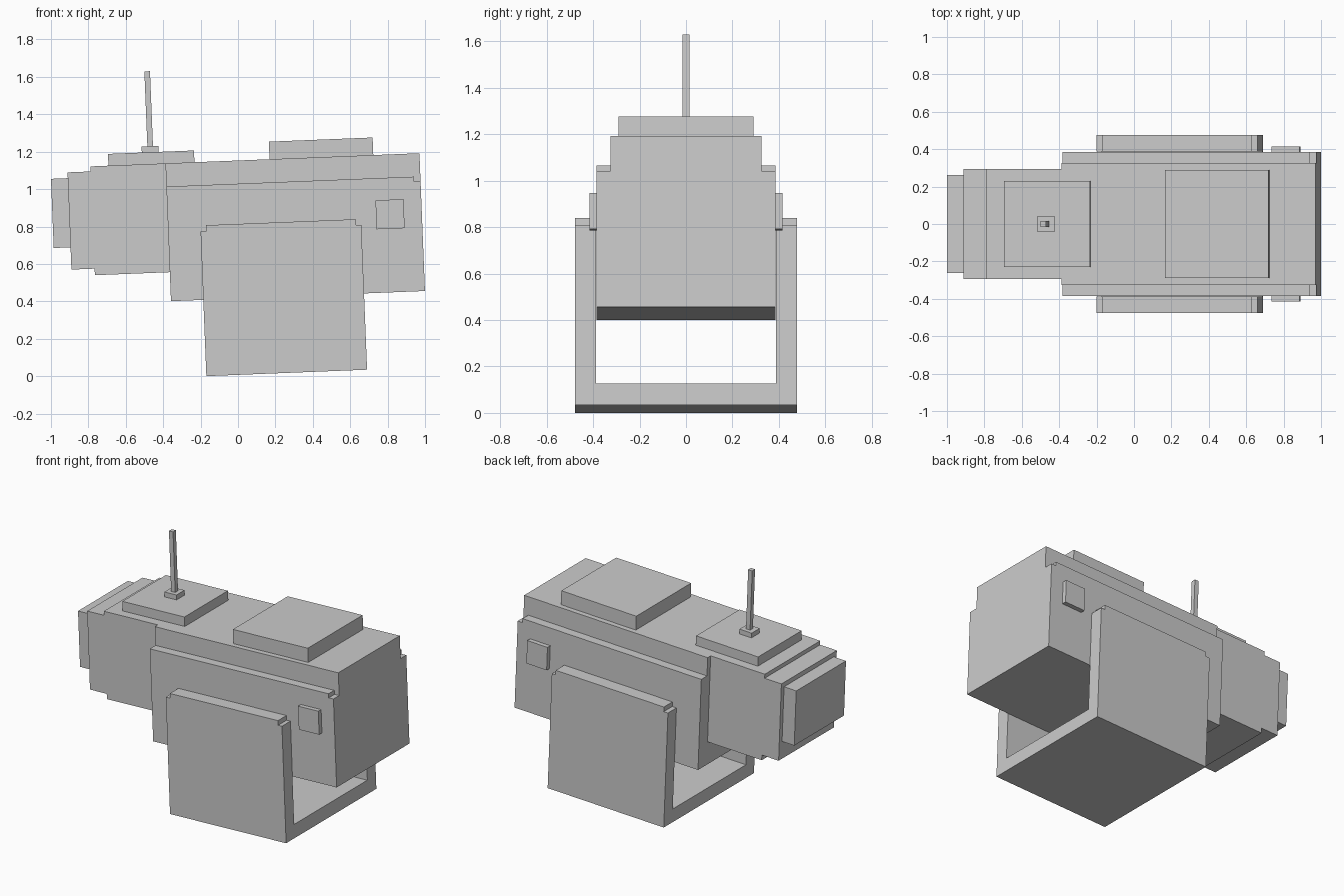
import bpy, bmesh, math

cube = bpy.data.objects.get("Cube")
if cube:
    bpy.data.objects.remove(cube, do_unlink=True)

TILT = -math.asin(0.04)  # whole model leans slightly about y

grey = bpy.data.materials.new("light_grey")
grey.use_nodes = True
grey.diffuse_color = (0.6, 0.6, 0.6, 1)
grey.node_tree.nodes["Principled BSDF"].inputs["Base Color"].default_value = (0.6, 0.6, 0.6, 1)


def prism(name, outline, start, end, axis):
    """Extrude an outline along x (points are y,z) or along y (points are x,z)."""
    bm = bmesh.new()
    place = (lambda p: (start, p[0], p[1])) if axis == "x" else (lambda p: (p[0], start, p[1]))
    face = bm.faces.new([bm.verts.new(place(p)) for p in outline])
    moved = bmesh.ops.extrude_face_region(bm, geom=[face])["geom"]
    step = (end - start, 0, 0) if axis == "x" else (0, end - start, 0)
    bmesh.ops.translate(bm, vec=step, verts=[v for v in moved if isinstance(v, bmesh.types.BMVert)])
    bmesh.ops.recalc_face_normals(bm, faces=bm.faces)
    mesh = bpy.data.meshes.new(name)
    bm.to_mesh(mesh)
    bm.free()
    mesh.materials.append(grey)
    obj = bpy.data.objects.new(name, mesh)
    obj.rotation_euler.y = TILT
    bpy.context.collection.objects.link(obj)
    return obj


def box(name, x0, x1, y0, y1, z0, z1):
    return prism(name, [(x0, z0), (x1, z0), (x1, z1), (x0, z1)], y0, y1, "y")


def mirrored(half):
    """Complete a y,z outline from its +y half."""
    return half + [(-y, z) for y, z in reversed(half)]


def cut(obj, x0, x1, y0, y1, z0, z1):
    """Remove a box-shaped notch."""
    cutter = box("notch_cutter", x0, x1, y0, y1, z0, z1)
    cutter.hide_render = True
    mod = obj.modifiers.new("notch", "BOOLEAN")
    mod.operation, mod.object = "DIFFERENCE", cutter
    bpy.context.view_layer.objects.active = obj
    bpy.ops.object.modifier_apply(modifier=mod.name)
    bpy.data.objects.remove(cutter, do_unlink=True)


# Main body with a stepped shoulder, notched at the +x end
body = prism("main_body", mirrored([(0.385, 0.415), (0.385, 1.028), (0.325, 1.028), (0.325, 1.152)]),
             -0.342, 1.017, "x")
# U-shaped bracket under the body, notched at both ends of each rim
bracket = prism("bracket", mirrored([(0.477, 0.007), (0.477, 0.813), (0.387, 0.813), (0.387, 0.098)]),
                -0.169, 0.691, "x")
for a, b in ((0.3249, 0.6), (-0.6, -0.3249)):
    cut(body, 0.982, 1.1, a, b, 1.001, 1.1)
for a, b in ((-0.3, -0.138), (0.663, 0.8)):
    cut(bracket, a, b, -0.6, 0.6, 0.782, 0.95)

# Nose block, stepped at its end, and the tip
prism("nose", [(-0.867, 0.605), (-0.743, 0.605), (-0.743, 0.57), (-0.33, 0.57), (-0.33, 1.152),
               (-0.743, 1.152), (-0.743, 1.125), (-0.867, 1.125)], -0.293, 0.293, "y")
box("nose_tip", -0.957, -0.867, -0.263, 0.263, 0.724, 1.094)

# Roof plates
box("rear_roof_plate", 0.215, 0.770, -0.29, 0.29, 1.152, 1.246)
box("front_roof_plate", -0.647, -0.187, -0.23, 0.23, 1.152, 1.215)

# Antenna
box("antenna_base", -0.466, -0.376, -0.043, 0.043, 1.215, 1.247)
box("antenna_rod", -0.435, -0.405, -0.015, 0.015, 1.247, 1.648)

# Small side pads
for side, a, b in (("right", -0.415, -0.385), ("left", 0.385, 0.415)):
    box(side + "_side_pad", 0.772, 0.922, a, b, 0.755, 0.910)
